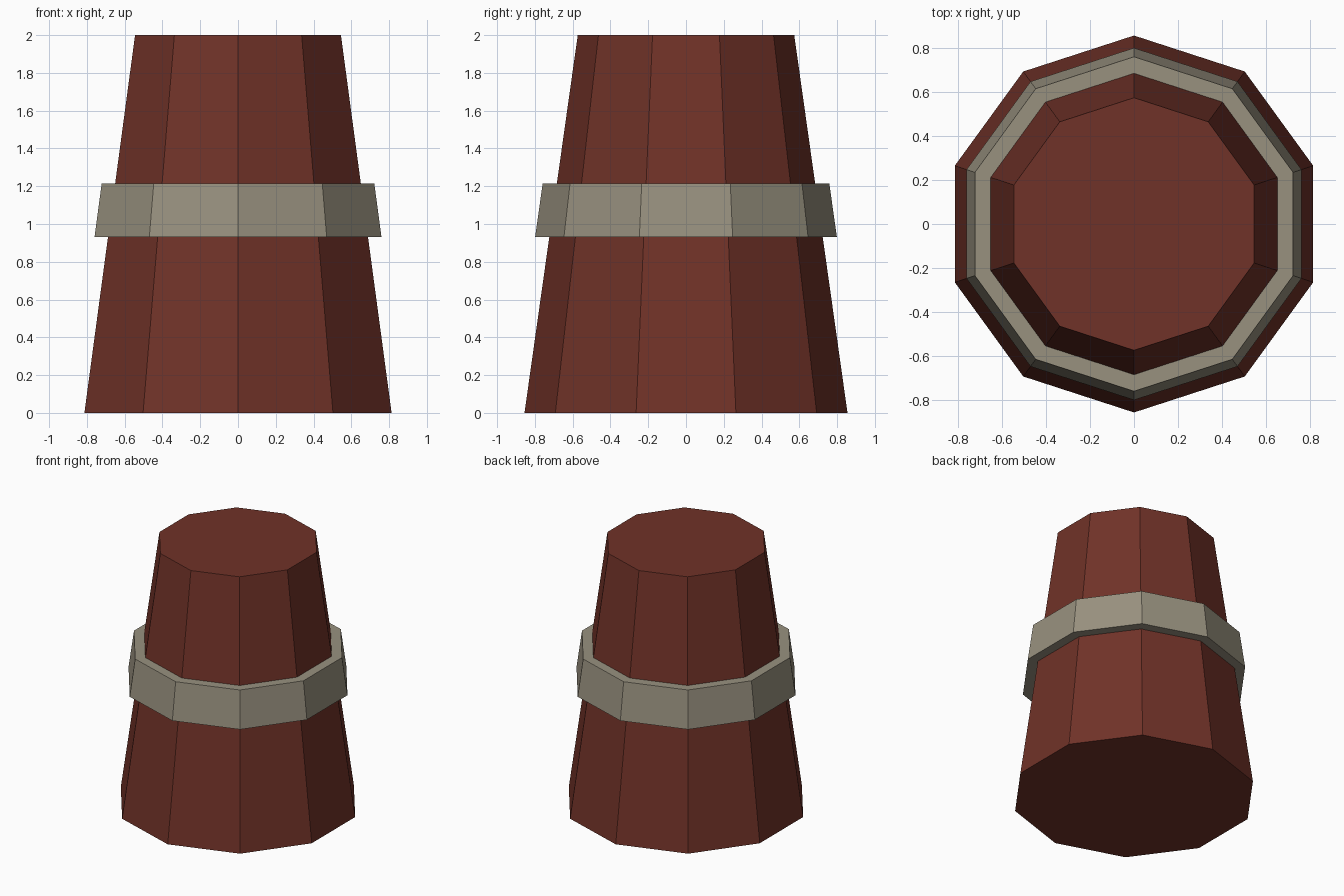
import bpy
import bmesh
from math import sin, cos, pi

SIDES = 10
BASE_R, TOP_R, HEIGHT = 0.855, 0.573, 2.0

if "Cube" in bpy.data.objects:
    bpy.data.objects.remove(bpy.data.objects["Cube"], do_unlink=True)


def material(name, rgb):
    mat = bpy.data.materials.new(name)
    mat.use_nodes = True
    mat.diffuse_color = (*rgb, 1)
    mat.node_tree.nodes["Principled BSDF"].inputs["Base Color"].default_value = (*rgb, 1)
    return mat


def lathe(name, profile, mat, closed):
    """Sweep a (radius, z) profile round z; cap the ends unless it is closed."""
    bm = bmesh.new()
    rings = []
    for r, z in profile:
        angles = [2 * pi * i / SIDES for i in range(SIDES)]
        rings.append([bm.verts.new((r * sin(a), -r * cos(a), z)) for a in angles])
    pairs = list(zip(rings, rings[1:]))
    if closed:
        pairs.append((rings[-1], rings[0]))
    else:
        bm.faces.new(rings[0])
        bm.faces.new(rings[-1])
    for low, high in pairs:
        for i in range(SIDES):
            j = (i + 1) % SIDES
            bm.faces.new((low[i], low[j], high[j], high[i]))
    bmesh.ops.recalc_face_normals(bm, faces=bm.faces)
    mesh = bpy.data.meshes.new(name)
    bm.to_mesh(mesh)
    bm.free()
    mesh.materials.append(mat)
    obj = bpy.data.objects.new(name, mesh)
    bpy.context.collection.objects.link(obj)
    return obj


def body_radius(z):
    return BASE_R + (TOP_R - BASE_R) * z / HEIGHT


brown = material("red brown wood", (0.162, 0.032, 0.021))
grey = material("warm grey metal", (0.314, 0.283, 0.212))

# Tapered ten-sided body
lathe("body", [(BASE_R, 0), (TOP_R, HEIGHT)], brown, closed=False)

# Raised band that follows the taper, hugging the body
low, high, thickness = 0.93, 1.215, 0.075
band_profile = [(body_radius(low), low), (body_radius(low) + thickness, low),
                (body_radius(high) + thickness, high), (body_radius(high), high)]
lathe("band", band_profile, grey, closed=True)
